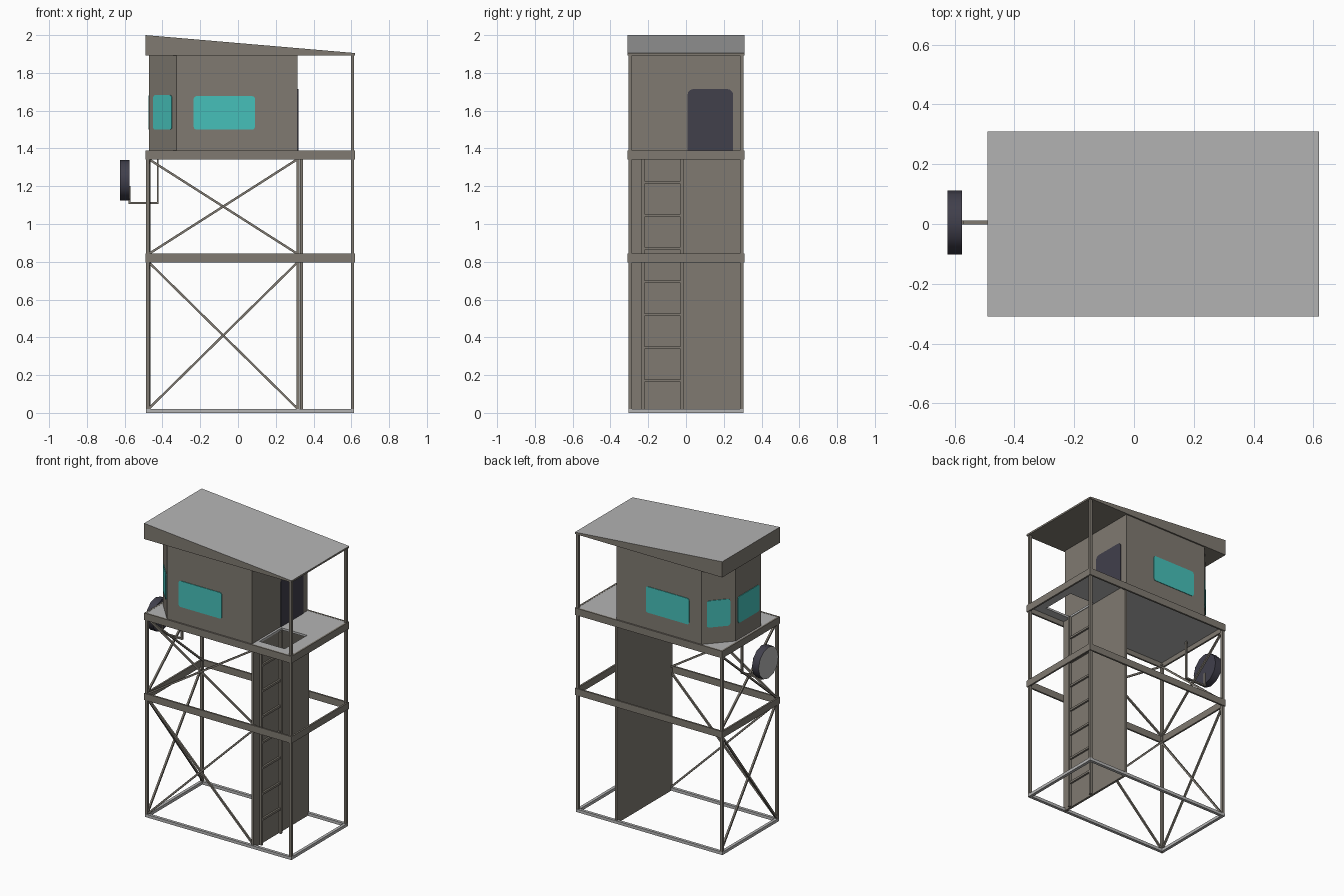
import bpy, bmesh, math
from mathutils import Vector

if "Cube" in bpy.data.objects:
    bpy.data.objects.remove(bpy.data.objects["Cube"])


def material(name, rgb):
    m = bpy.data.materials.new(name)
    m.diffuse_color = (*rgb, 1)
    m.use_nodes = True
    m.node_tree.nodes["Principled BSDF"].inputs["Base Color"].default_value = m.diffuse_color
    return m


BROWN = material("weathered brown", (0.215, 0.195, 0.165))
GREY = material("light grey", (0.46, 0.46, 0.46))
TEAL = material("teal glass", (0.061, 0.53, 0.49))
DARK = material("dark slate", (0.052, 0.050, 0.071))


def finish(bm, name, *mats):
    bmesh.ops.recalc_face_normals(bm, faces=bm.faces[:])
    me = bpy.data.meshes.new(name)
    bm.to_mesh(me)
    bm.free()
    for m in mats:
        me.materials.append(m)
    ob = bpy.data.objects.new(name, me)
    bpy.context.collection.objects.link(ob)
    return ob


def prism(bm, pts, offset):
    """Extrude a closed outline along an offset vector."""
    offset = Vector(offset)
    a = [bm.verts.new(p) for p in pts]
    b = [bm.verts.new(Vector(p) + offset) for p in pts]
    n = len(pts)
    faces = [bm.faces.new(a[::-1]), bm.faces.new(b)]
    for i in range(n):
        faces.append(bm.faces.new((a[i], a[(i + 1) % n], b[(i + 1) % n], b[i])))
    return faces


def boxes(name, mat, *bounds):
    """One object made of boxes given as x0, x1, y0, y1, z0, z1."""
    bm = bmesh.new()
    for x0, x1, y0, y1, z0, z1 in bounds:
        prism(bm, [(x0, y0, z0), (x1, y0, z0), (x1, y1, z0), (x0, y1, z0)], (0, 0, z1 - z0))
    return finish(bm, name, mat)


def ring(name, mat, z0, z1, t, hx0=-0.49, hx1=0.62, hy=0.31):
    boxes(name, mat,
          (hx0, hx1, -hy, -hy + t, z0, z1), (hx0, hx1, hy - t, hy, z0, z1),
          (hx0, hx0 + t, -hy + t, hy - t, z0, z1), (hx1 - t, hx1, -hy + t, hy - t, z0, z1))


def beam(name, a, b, t=0.012):
    """Square bar between two points."""
    a, b = Vector(a), Vector(b)
    d = (b - a).normalized()
    side = d.cross(Vector((0, 1, 0)) if abs(d.y) < 0.5 else Vector((1, 0, 0))).normalized()
    up = d.cross(side)
    h = t / 2
    bm = bmesh.new()
    prism(bm, [a + side * (i * h) + up * (j * h) for i, j in ((-1, -1), (1, -1), (1, 1), (-1, 1))], b - a)
    return finish(bm, name, BROWN)


def plate(name, mat, p, q, z0, z1, r, square_bottom=False):
    """Thin rounded plate on a wall, running from plan point p to q."""
    p, q = Vector((*p, 0)), Vector((*q, 0))
    w = (q - p).length
    u = (q - p) / w
    n = u.cross(Vector((0, 0, 1)))
    pts = []
    for cx, cz, start in ((w - r, z1 - r, 0), (r, z1 - r, 90), (r, z0 + r, 180), (w - r, z0 + r, 270)):
        if square_bottom and start >= 180:
            pts.append(p + u * (0 if start == 180 else w) + Vector((0, 0, z0)))
            continue
        for k in range(4):
            ang = math.radians(start + k * 30)
            pts.append(p + u * (cx + r * math.cos(ang)) + Vector((0, 0, cz + r * math.sin(ang))))
    bm = bmesh.new()
    prism(bm, [v - n * 0.003 for v in pts], n * 0.007)
    return finish(bm, name, mat)


# Tower frame: base, beams and posts
ring("base_frame", GREY, 0, 0.02, 0.02, -0.488, 0.615, 0.305)
ring("middle_beams", BROWN, 0.797, 0.843, 0.012)
ring("deck_beams", BROWN, 1.342, 1.39, 0.012)
for sy, side in ((-1, "front"), (1, "back")):
    for x, top, end in ((-0.478, 1.36, "left"), (0.606, 1.9, "right")):
        y = sy * 0.295
        boxes(f"{side}_{end}_post", BROWN, (x - 0.009, x + 0.009, y - 0.009, y + 0.009, 0, top))

# Cross braces on the front and left sides
for tier, z0, z1 in (("lower", 0.02, 0.8), ("upper", 0.84, 1.345)):
    for k, (a, b) in enumerate(((z0, z1), (z1, z0))):
        beam(f"front_{tier}_brace_{k}", (-0.475, -0.295 + k * 0.008, a), (0.318, -0.295 + k * 0.008, b))
        beam(f"left_{tier}_brace_{k}", (-0.478 + k * 0.008, -0.295, a), (-0.478 + k * 0.008, 0.295, b))

# Ladder wall with ladder
boxes("ladder_wall", BROWN, (0.311, 0.326, -0.3, 0.3, 0, 1.375))
boxes("ladder", BROWN,
      *[(0.328, 0.344, y - 0.008, y + 0.008, 0, 1.375) for y in (-0.228, -0.022)],
      *[(0.33, 0.342, -0.222, -0.028, 0.163 + 0.175 * i, 0.177 + 0.175 * i) for i in range(7)])

# Deck floor with hatch above the ladder
boxes("deck_floor", GREY,
      (-0.48, 0.33, -0.3, 0.3, 1.375, 1.389), (0.52, 0.61, -0.3, 0.3, 1.375, 1.389),
      (0.33, 0.52, -0.3, -0.24, 1.375, 1.389), (0.33, 0.52, 0.0, 0.3, 1.375, 1.389))

# Cabin with cut corners on its left end
bm = bmesh.new()
outline = [(0.315, -0.3), (0.315, 0.3), (-0.325, 0.3), (-0.47, 0.137), (-0.47, -0.137), (-0.325, -0.3)]
prism(bm, [(x, y, 1.388) for x, y in outline], (0, 0, 0.51))
finish(bm, "cabin", BROWN)

# Windows and door
plate("front_window", TEAL, (-0.235, -0.3), (0.09, -0.3), 1.5, 1.677, 0.015)
plate("back_window", TEAL, (0.09, 0.3), (-0.235, 0.3), 1.5, 1.677, 0.015)
plate("left_window", TEAL, (-0.47, 0.115), (-0.47, -0.115), 1.5, 1.68, 0.015)
c0, c1 = Vector((-0.47, -0.137)), Vector((-0.325, -0.3))
p, q = c0.lerp(c1, 0.16), c0.lerp(c1, 0.84)
plate("front_corner_window", TEAL, p, q, 1.5, 1.682, 0.015)
plate("back_corner_window", TEAL, (q.x, -q.y), (p.x, -p.y), 1.5, 1.682, 0.015)
plate("door", DARK, (0.315, 0.008), (0.315, 0.25), 1.389, 1.714, 0.03, True)

# Wedge roof: grey on top, brown on the sides and underside
bm = bmesh.new()
prism(bm, [(-0.49, -0.31, 1.893), (0.62, -0.31, 1.893), (0.62, -0.31, 1.905), (-0.49, -0.31, 2.0)], (0, 0.62, 0))
roof = finish(bm, "roof", BROWN, GREY)
for f in roof.data.polygons:
    f.material_index = 1 if f.normal.z > 0.5 else 0

# Searchlight: dark drum with a pale lens, hung on a bracket under the deck
bm = bmesh.new()
rim = [(-0.575, 0.005 + 0.107 * math.cos(i * math.tau / 12), 1.232 + 0.107 * math.sin(i * math.tau / 12))
       for i in range(12)]
prism(bm, rim, (-0.05, 0, 0))
lamp = finish(bm, "searchlight", DARK, GREY)
for f in lamp.data.polygons:
    f.use_smooth = abs(f.normal.x) < 0.5
    f.material_index = 1 if f.normal.x < -0.5 else 0
boxes("searchlight_bracket", BROWN,
      (-0.58, -0.42, -0.002, 0.012, 1.106, 1.116),
      (-0.43, -0.42, -0.002, 0.012, 1.116, 1.377),
      (-0.58, -0.57, -0.002, 0.012, 1.116, 1.2))
